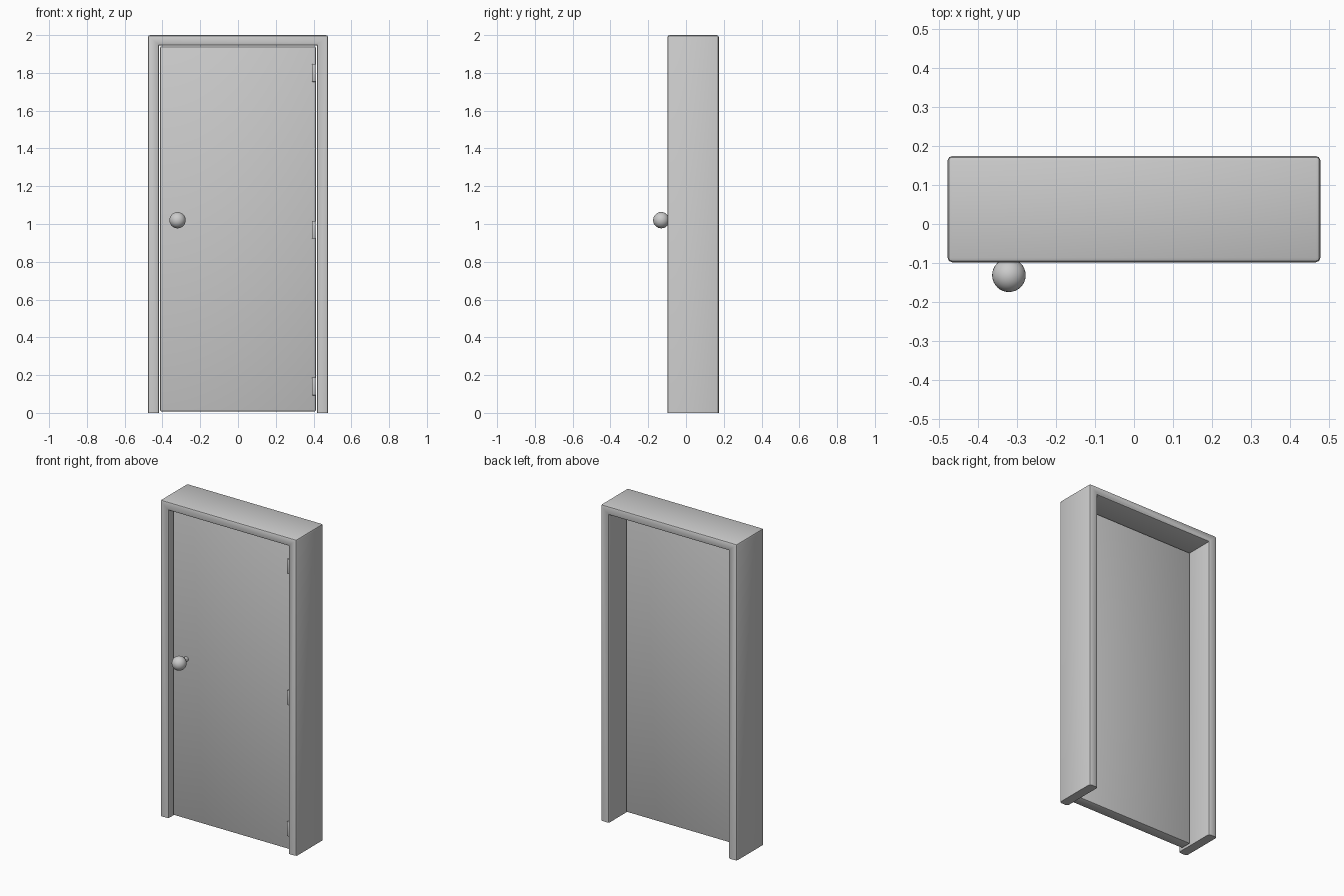
import bpy, bmesh, math

if "Cube" in bpy.data.objects:
    bpy.data.objects.remove(bpy.data.objects["Cube"])

FRONT, BACK, TOP = -0.098, 0.174, 2.0
OUT, IN, IN_TOP = 0.477, 0.418, 1.945


def finish(name, bm, angle=30):
    bmesh.ops.recalc_face_normals(bm, faces=bm.faces[:])
    mesh = bpy.data.meshes.new(name)
    bm.to_mesh(mesh)
    bm.free()
    obj = bpy.data.objects.new(name, mesh)
    bpy.context.collection.objects.link(obj)
    bpy.context.view_layer.objects.active = obj
    obj.select_set(True)
    bpy.ops.object.shade_smooth_by_angle(angle=math.radians(angle))
    obj.select_set(False)
    return obj


def box(name, lo, hi, bevel):
    bm = bmesh.new()
    bmesh.ops.create_cube(bm, size=1)
    for v in bm.verts:
        for i in range(3):
            v.co[i] = lo[i] if v.co[i] < 0 else hi[i]
    bmesh.ops.bevel(bm, geom=bm.edges[:], offset=bevel, segments=2,
                    profile=0.5, affect='EDGES')
    return finish(name, bm)


# Frame: upside-down U extruded through its depth, feet left square
bm = bmesh.new()
outline = [(-OUT, 0), (-OUT, TOP), (OUT, TOP), (OUT, 0),
           (IN, 0), (IN, IN_TOP), (-IN, IN_TOP), (-IN, 0)]
face = bm.faces.new([bm.verts.new((x, FRONT, z)) for x, z in outline])
side = bmesh.ops.extrude_face_region(bm, geom=[face])
for v in side['geom']:
    if isinstance(v, bmesh.types.BMVert):
        v.co.y = BACK


def bevelled(e):
    a, b = (v.co for v in e.verts)
    if max(a.z, b.z) < 0.01:
        return False
    along_depth = abs(a.y - b.y) > 0.1
    return not along_depth or a.z > TOP - 0.01


bmesh.ops.bevel(bm, geom=[e for e in bm.edges if bevelled(e)], offset=0.012,
                segments=2, profile=0.5, affect='EDGES')
finish("door_frame", bm)

# Door leaf, set just behind the front of the frame
box("door_panel", (-0.412, -0.06, 0.008), (0.412, 0.01, 1.94), 0.006)

# Three hinge leaves on the right edge
for i, z in enumerate((0.14, 0.97, 1.80)):
    box(f"hinge_{i + 1}", (0.392, -0.07, z - 0.047), (0.414, -0.05, z + 0.047), 0.003)

# Knob and its stem
bm = bmesh.new()
bmesh.ops.create_uvsphere(bm, u_segments=32, v_segments=16, radius=0.043)
bmesh.ops.translate(bm, verts=bm.verts[:], vec=(-0.32, -0.131, 1.02))
finish("knob", bm)

bm = bmesh.new()
bmesh.ops.create_cone(bm, cap_ends=True, segments=24, radius1=0.015,
                      radius2=0.015, depth=0.08)
for v in bm.verts:
    x, y, z = v.co
    v.co = (x - 0.32, z - 0.09, y + 1.02)
finish("knob_stem", bm)
